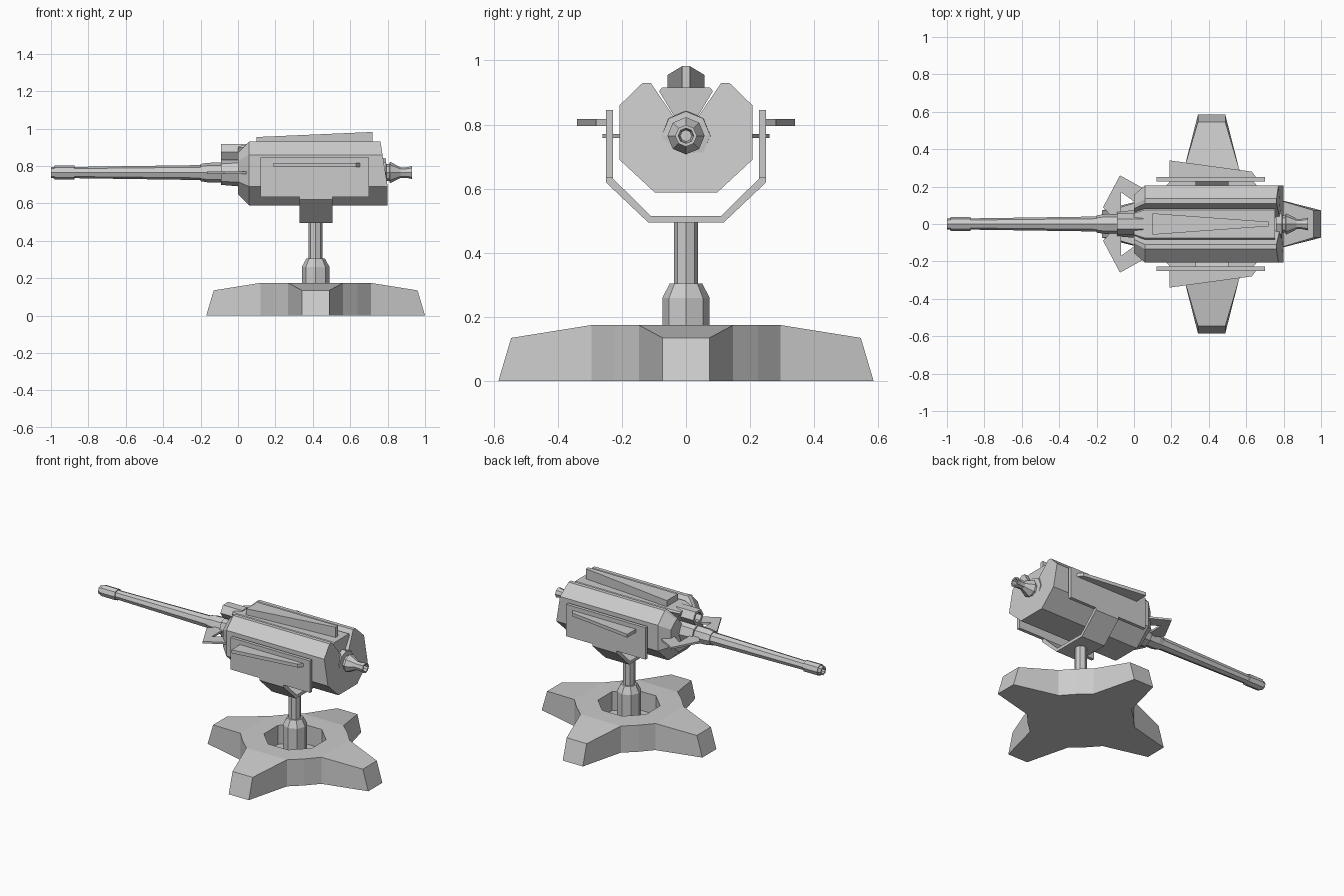
import bpy, bmesh
from math import cos, sin, pi
from mathutils import Vector, Matrix

if "Cube" in bpy.data.objects:
    bpy.data.objects.remove(bpy.data.objects["Cube"])

CX = 0.415   # stand centre
AZ = 0.765   # barrel axis height


def make(name, verts, faces):
    bm = bmesh.new()
    vs = [bm.verts.new(v) for v in verts]
    for f in faces:
        bm.faces.new([vs[i] for i in f])
    bmesh.ops.recalc_face_normals(bm, faces=bm.faces)
    me = bpy.data.meshes.new(name)
    bm.to_mesh(me)
    bm.free()
    ob = bpy.data.objects.new(name, me)
    bpy.context.collection.objects.link(ob)
    return ob


def loft(name, rings):
    """Skin a list of equal-length rings and cap both ends."""
    n = len(rings[0])
    faces = [list(range(n)), list(range(n * (len(rings) - 1), n * len(rings)))]
    for r in range(len(rings) - 1):
        for i in range(n):
            j = (i + 1) % n
            faces.append([r * n + i, r * n + j, (r + 1) * n + j, (r + 1) * n + i])
    return make(name, [v for ring in rings for v in ring], faces)


def lathe_x(name, prof, z=AZ, n=8):
    return loft(name, [[(x, r * cos(2 * pi * i / n), z + r * sin(2 * pi * i / n))
                        for i in range(n)] for x, r in prof])


def lathe_z(name, prof, n=8, turn=0.0):
    return loft(name, [[(CX + r * cos(2 * pi * i / n + turn), r * sin(2 * pi * i / n + turn), z)
                        for i in range(n)] for z, r in prof])


def plate_z(name, pts, z0, z1):
    return loft(name, [[(x, y, z) for x, y in pts] for z in (z0, z1)])


def extrude_x(name, pts, x0, x1):
    return loft(name, [[(x, y, z) for y, z in pts] for x in (x0, x1)])


def mirrored(pts):
    return pts + [(-y, z) for y, z in reversed(pts)]


# Four-armed base
bottom, top, rim = [], [], []
for k in range(4):
    rot = Matrix.Rotation(k * pi / 2, 3, 'Z')
    c = Vector((CX, 0, 0))
    outline = [(.295, -.147), (.585, -.073), (.585, .073), (.295, .147), (.225, .225)]
    for i, (x, y) in enumerate(outline):
        tip = i in (1, 2)
        bottom.append(c + rot @ Vector((x, y, 0)))
        top.append(c + rot @ Vector((.545 if tip else x, y, .135 if tip else .175)))
        if not tip:
            rim.append(20 + k * 5 + i)
faces = [list(range(20)), rim]
faces += [[i, (i + 1) % 20, 20 + (i + 1) % 20, 20 + i] for i in range(20)]
faces += [[20 + k * 5 + i for i in range(4)] for k in range(4)]
base = make("base", bottom + top, faces)

# Octagonal well in the base
cutter = lathe_z("well_cutter", [(.05, .19), (.3, .19)], turn=pi / 8)
cutter.hide_render = True
mod = base.modifiers.new("well", 'BOOLEAN')
mod.operation = 'DIFFERENCE'
mod.solver = 'EXACT'
mod.object = cutter
bpy.context.view_layer.objects.active = base
bpy.ops.object.modifier_apply(modifier=mod.name)
bpy.data.objects.remove(cutter)

# Post with collar
lathe_z("post", [(.045, .074), (.26, .074), (.305, .05), (.305, .038), (.5, .038)])

# Yoke strap, side plates and fins
outer = [(.25, .66), (.25, .62), (.118, .495)]
inner = [(.228, .66), (.228, .632), (.11, .515)]
yoke = outer + [(-y, z) for y, z in reversed(outer)] + \
    [(-y, z) for y, z in inner] + list(reversed(inner))
extrude_x("yoke_strap", yoke, .33, .505)
for side, s in (("left", 1), ("right", -1)):
    plate_z(side + "_yoke_plate", [(.12, s * .228), (.70, s * .228), (.70, s * .25), (.12, s * .25)],
            .635, .845)
    plate_z(side + "_fin", [(.19, s * .24), (.19, s * .34), (.63, s * .28), (.66, s * .24)],
            .795, .817)
    # Open flat guard beside the barrel
    plate_z(side + "_guard", [(x, s * y) for x, y in
            [(-.12, .04), (-.165, .09), (-.075, .26), (.06, .185), (.0, .12),
             (-.07, .17), (-.07, .04)]], .758, .771)

# Main body with V channel along the top
section = mirrored([(.035, .82), (.11, .93), (.135, .93), (.207, .86), (.207, .69), (.097, .588)])
front = [(0, y * .75, AZ + (z - AZ) * .65) for y, z in section]
start = [(.06, y, z) for y, z in section]
back = [(.80 - max(0, z - .69) * .16, y, z) for y, z in section]
loft("body", [front, start, back])

# Rail in the channel
rail = mirrored([(.075, .915), (.084, .904), (.036, .825)])
loft("rail", [[(.0, y * .75, .87 + (z - .87) * .8) for y, z in rail],
              [(.06, y, z) for y, z in rail], [(.755, y, z) for y, z in rail]])

# Tapered ridge on the rail
loft("top_ridge", [[(x, -w, .91), (x, w, .91), (x, w, t), (x, -w, t)]
                   for x, w, t in ((.10, .057, .955), (.72, .012, .982))])

# Six-sided sight tube, open at the front
sight = [(-.03, .036), (-.09, .036), (-.09, .055), (.05, .055)]
loft("sight_tube", [[(x, r * cos(i * pi / 3), .875 + r * .9 * sin(i * pi / 3)) for i in range(6)]
                    for x, r in sight])

# Barrel with muzzle and sleeve
lathe_x("barrel", [(-.94, .018), (-1, .018), (-1, .029), (-.98, .031), (-.98, .037), (-.875, .037),
                   (-.875, .030), (-.2, .040), (-.2, .046), (-.165, .052), (.02, .057)])
lathe_x("barrel_collar", [(-.09, .066), (.02, .075)])

# Rear nozzle
lathe_x("rear_nozzle", [(.76, .078), (.79, .076), (.793, .045), (.81, .045), (.812, .058),
                        (.87, .028), (.90, .028), (.93, .034), (.93, .024), (.89, .018)])
